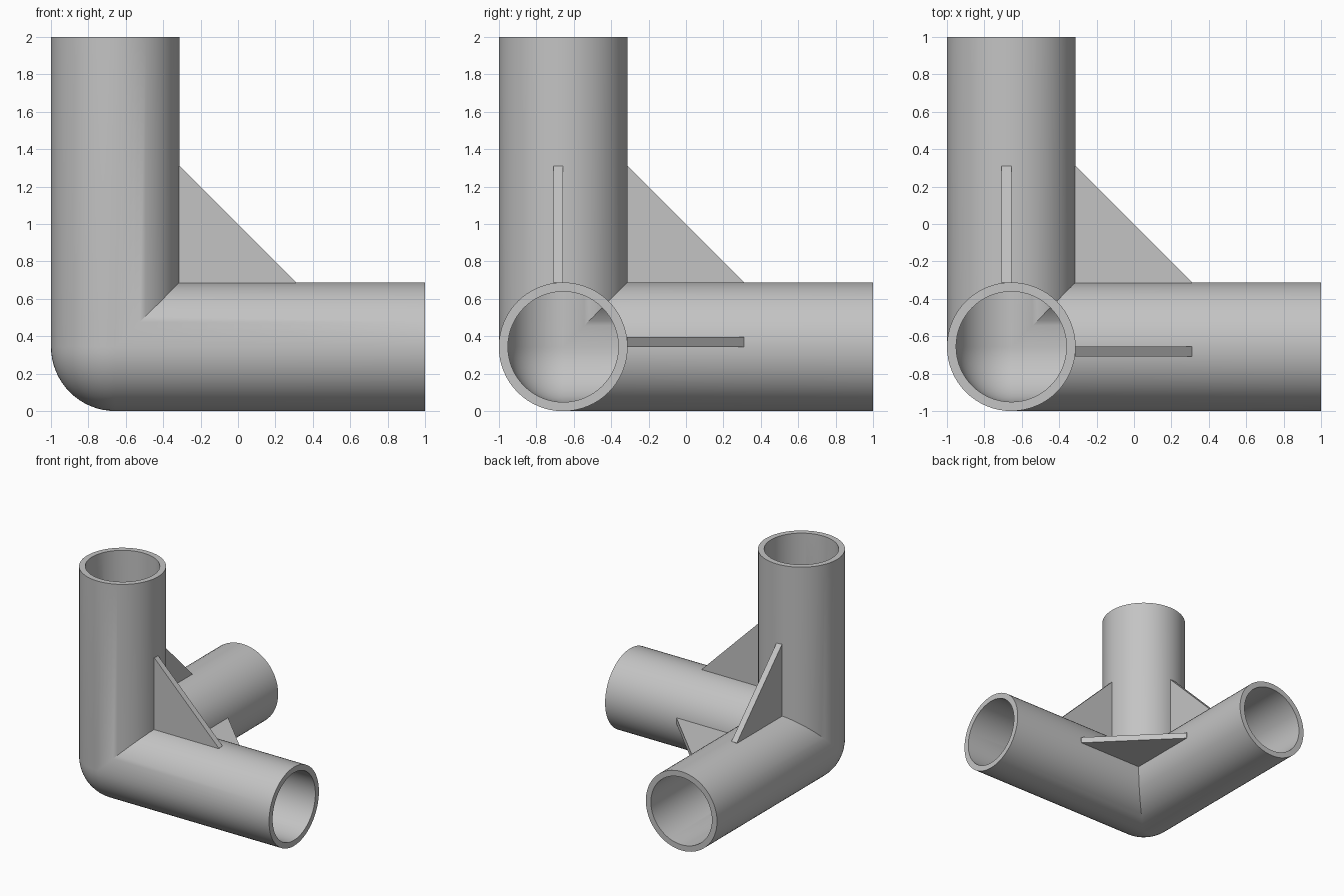
import bpy, bmesh
from math import sin, cos, tau
from mathutils import Vector

if "Cube" in bpy.data.objects:
    bpy.data.objects.remove(bpy.data.objects["Cube"], do_unlink=True)

R_OUT, R_IN = 0.344, 0.295        # pipe radii
LENGTH = 2 - R_OUT                # arm length from the corner centre
SEGS = 64
CORNER = Vector((R_OUT - 1, R_OUT - 1, R_OUT))
THICK = 0.052                     # gusset thickness

grey = bpy.data.materials.new("light_grey")
grey.use_nodes = True
COLOR = (0.55, 0.55, 0.55, 1)
grey.diffuse_color = COLOR
grey.node_tree.nodes["Principled BSDF"].inputs["Base Color"].default_value = COLOR


def finish(name, bm):
    bmesh.ops.recalc_face_normals(bm, faces=bm.faces)
    mesh = bpy.data.meshes.new(name)
    bm.to_mesh(mesh)
    bm.free()
    mesh.materials.append(grey)
    obj = bpy.data.objects.new(name, mesh)
    obj.location = CORNER
    bpy.context.collection.objects.link(obj)
    return obj


def turn(v, n):
    """Cycle the axes, taking the z arm to the x arm and then the y arm."""
    for _ in range(n):
        v = (v[2], v[0], v[1])
    return v


def bridge(bm, a, b):
    for i in range(SEGS):
        j = (i + 1) % SEGS
        bm.faces.new((a[i], a[j], b[j], b[i]))


def arm(bm, n):
    """Mitred pipe arm: outer skin, inner skin and end rim."""
    ends = []
    for r in (R_OUT, R_IN):
        low, high = [], []
        for i in range(SEGS):
            x, y = r * cos(tau * i / SEGS), r * sin(tau * i / SEGS)
            low.append(bm.verts.new(turn((x, y, max(x, y, 0)), n)))
            high.append(bm.verts.new(turn((x, y, LENGTH), n)))
        bridge(bm, low, high)
        ends.append(high)
    bridge(bm, *ends)


def round_corner(bm, r):
    """Eighth of a sphere closing the outside of the bend."""
    ball = bmesh.ops.create_uvsphere(bm, u_segments=SEGS, v_segments=SEGS // 2, radius=r)
    faces = {f for v in ball["verts"] for f in v.link_faces}
    waste = [f for f in faces if max(f.calc_center_median()) > 0]
    bmesh.ops.delete(bm, geom=waste, context="FACES")


# Three-way hollow pipe corner
bm = bmesh.new()
for r in (R_OUT, R_IN):
    round_corner(bm, r)
for n in range(3):
    arm(bm, n)
bmesh.ops.remove_doubles(bm, verts=bm.verts, dist=0.0005)
pipe = finish("pipe_corner", bm)
bpy.ops.object.select_all(action="DESELECT")
pipe.select_set(True)
bpy.context.view_layer.objects.active = pipe
bpy.ops.object.shade_smooth_by_angle(angle=0.52)


# Triangular gussets, their feet sunk slightly into the pipe wall
def gusset(name, axis, start):
    tip, foot = R_OUT + 0.622, R_OUT - 0.02
    outline = [(foot, foot), (tip, foot), (tip, R_OUT), (R_OUT, tip), (foot, tip)]
    others = [i for i in range(3) if i != axis]
    bm = bmesh.new()
    verts = []
    for p in outline:
        co = Vector()
        co[axis] = start
        co[others[0]], co[others[1]] = p
        verts.append(bm.verts.new(co))
    face = bm.faces.new(verts)
    new = bmesh.ops.extrude_face_region(bm, geom=[face])["geom"]
    push = Vector()
    push[axis] = THICK
    bmesh.ops.translate(bm, vec=push, verts=[g for g in new if isinstance(g, bmesh.types.BMVert)])
    finish(name, bm)


gusset("upright_gusset_left", 1, -THICK)
gusset("upright_gusset_back", 0, -THICK)
gusset("flat_gusset", 2, 0)
